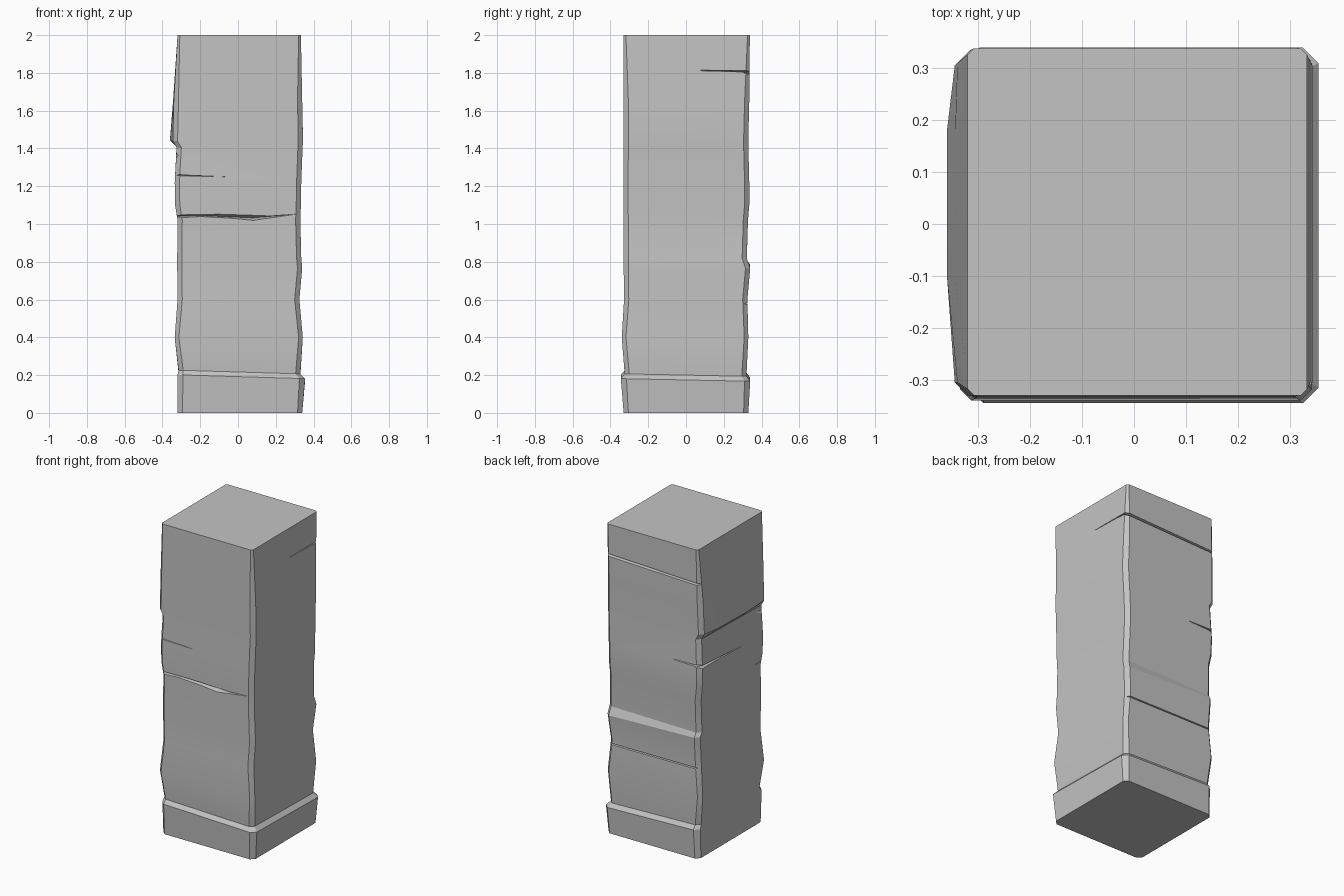
import bpy, bmesh

cube = bpy.data.objects.get("Cube")
if cube:
    bpy.data.objects.remove(cube, do_unlink=True)

stone = bpy.data.materials.new("grey stone")
stone.use_nodes = True
GREY = (0.55, 0.55, 0.55, 1)
stone.diffuse_color = GREY
stone.node_tree.nodes["Principled BSDF"].inputs["Base Color"].default_value = GREY


def make_object(name, bm):
    bmesh.ops.recalc_face_normals(bm, faces=bm.faces)
    mesh = bpy.data.meshes.new(name)
    bm.to_mesh(mesh)
    bm.free()
    mesh.materials.append(stone)
    obj = bpy.data.objects.new(name, mesh)
    bpy.context.collection.objects.link(obj)
    return obj


def ring(bm, z, x0, x1, y0, y1, c, bulge=0, tilt_x=0, tilt_y=0):
    """Square outline with cut corners; the left-hand side may bulge."""
    pts = [(x0 + c, y0), (x1 - c, y0), (x1, y0 + c), (x1, y1 - c),
           (x1 - c, y1), (x0 + c, y1), (x0, y1 - c),
           (x0 - bulge, 0.18), (x0 - bulge, -0.1), (x0, y0 + c)]
    return [bm.verts.new((x, y, z + tilt_x * x + tilt_y * y)) for x, y in pts]


# Worn shaft: z, x range, y range, corner cut, bulge, tilt
RINGS = [
    (0, -.32, .34, -.33, .33, .025),
    (.185, -.32, .355, -.345, .34, .03, 0, -.03, -.02),
    (.21, -.315, .33, -.325, .32, .025, 0, -.03, -.02),
    (.40, -.335, .343, -.34, .33, .022),
    (.60, -.32, .325, -.328, .325, .025),
    (.775, -.322, .34, -.33, .34, .025, 0, -.03),
    (.815, -.322, .335, -.33, .322, .025, 0, .015),
    (1.02, -.32, .33, -.33, .328, .025),
    (1.10, -.333, .333, -.332, .335, .025),
    (1.22, -.335, .335, -.332, .335, .025),
    (1.41, -.325, .342, -.33, .33, .025, 0, 0, .02),
    (1.445, -.345, .344, -.33, .33, .025, .015, 0, .02),
    (1.65, -.34, .34, -.33, .335, .025, .004),
    (2, -.32, .333, -.33, .338, .012),
]
bm = bmesh.new()
loops = [ring(bm, *r) for r in RINGS]
for low, high in zip(loops, loops[1:]):
    n = len(low)
    for i in range(n):
        j = (i + 1) % n
        bm.faces.new((low[i], low[j], high[j], high[i]))
bm.faces.new(loops[0])
bm.faces.new(loops[-1])
pillar = make_object("stone_pillar", bm)

# Side of the pillar -> point from distance along and distance out
SIDES = {
    "front": lambda u, out: (u, -out),
    "back": lambda u, out: (u, out),
    "left": lambda u, out: (-out, u),
    "right": lambda u, out: (out, u),
}


def crack(side, points):
    """Cut a wedge-shaped groove; points are (along, top, bottom, depth)."""
    bm = bmesh.new()
    place = SIDES[side]
    sections = []
    for u, top, bottom, depth in points:
        mid, spread = (top + bottom) / 2, (top - bottom) / 2 * 1.6
        corners = ((.38, mid + spread), (.38, mid - spread), (.33 - depth, mid))
        sections.append([bm.verts.new((*place(u, out), z)) for out, z in corners])
    for a, b in zip(sections, sections[1:]):
        for i in range(3):
            j = (i + 1) % 3
            bm.faces.new((a[i], a[j], b[j], b[i]))
    bm.faces.new(sections[0])
    bm.faces.new(sections[-1])
    cutter = make_object("crack_cutter", bm)
    cutter.hide_render = True
    mod = pillar.modifiers.new("crack", "BOOLEAN")
    mod.operation = "DIFFERENCE"
    mod.solver = "EXACT"
    mod.object = cutter
    bpy.context.view_layer.objects.active = pillar
    bpy.ops.object.modifier_apply(modifier=mod.name)
    bpy.data.objects.remove(cutter, do_unlink=True)


# Front cracks
crack("front", [(-.4, 1.055, 1.025, .03), (-.2, 1.055, 1.035, .025),
                (.08, 1.053, 1.012, .035), (.31, 1.055, 1.05, .002)])
crack("front", [(-.4, 1.27, 1.255, .03), (-.07, 1.252, 1.248, .001)])
# Back cracks, with the topmost one wrapping the right-hand corner
crack("back", [(-.4, 1.785, 1.765, .02), (.4, 1.815, 1.79, .025)])
crack("right", [(.04, 1.815, 1.811, .001), (.4, 1.815, 1.795, .025)])
crack("back", [(-.4, 1.27, 1.235, .03), (-.14, 1.252, 1.248, .001)])
crack("back", [(-.4, .595, .57, .018), (.4, .59, .565, .02)])
# Left cracks and the broken front corner
crack("left", [(-.1, 1.222, 1.218, .001), (.4, 1.26, 1.225, .035)])
crack("left", [(-.4, 1.07, 1.02, .03), (-.2, 1.045, 1.035, .003)])
crack("left", [(-.4, 1.42, 1.27, .025), (-.22, 1.40, 1.37, .002)])

# Soft shading on the worn surfaces, sharp on the broken edges
for obj in bpy.context.selected_objects:
    obj.select_set(False)
pillar.select_set(True)
bpy.context.view_layer.objects.active = pillar
bpy.ops.object.shade_smooth_by_angle(angle=0.35)
